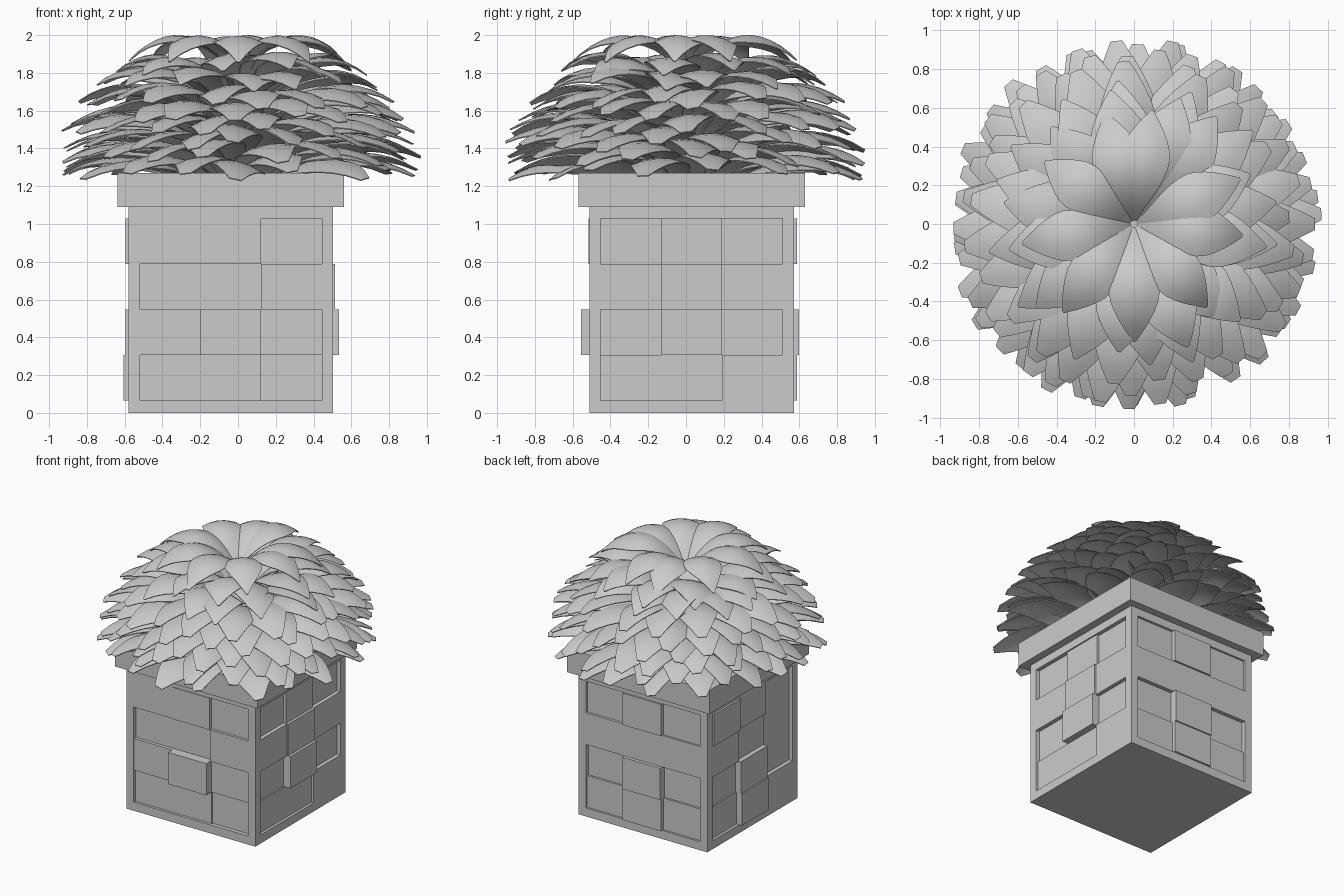
import bpy, bmesh, math, random
from mathutils import Matrix, Vector

random.seed(11)
if "Cube" in bpy.data.objects:
    bpy.data.objects.remove(bpy.data.objects["Cube"])

GREY = (0.6, 0.6, 0.6, 1)
grey = bpy.data.materials.new("plain_grey")
grey.use_nodes = True
grey.diffuse_color = GREY
grey.node_tree.nodes["Principled BSDF"].inputs["Base Color"].default_value = GREY

CENTRE = Vector((-0.038, 0.03, 0))
HALF = 0.542     # half width of the box
FRAME = 0.06     # width of the frame around each panel
RECESS = 0.05    # depth of the core behind the frame
LOW, HIGH, TOP = 0.065, 1.03, 1.09


def add_object(name, bm):
    mesh = bpy.data.meshes.new(name)
    bmesh.ops.recalc_face_normals(bm, faces=bm.faces)
    bm.to_mesh(mesh)
    bm.free()
    mesh.materials.append(grey)
    ob = bpy.data.objects.new(name, mesh)
    bpy.context.collection.objects.link(ob)
    return ob


def add_box(bm, lo, hi, turn=0):
    lo, hi = Vector(lo), Vector(hi)
    m = (Matrix.Translation(CENTRE) @ Matrix.Rotation(turn * math.pi / 2, 4, 'Z')
         @ Matrix.Translation((lo + hi) / 2) @ Matrix.Diagonal((*(hi - lo), 1)))
    bmesh.ops.create_cube(bm, size=1, matrix=m)


def box_object(name, half, z0, z1):
    bm = bmesh.new()
    add_box(bm, (-half, -half, z0), (half, half, z1))
    add_object(name, bm)


# Pot body: base, core, upper band, rim and corner posts
box_object("pot_base", HALF, 0, LOW)
box_object("pot_core", HALF - RECESS, LOW, HIGH)
box_object("pot_upper_band", HALF, HIGH, TOP)
box_object("pot_rim", 0.6, TOP, 1.27)
posts = bmesh.new()
for k in range(4):
    add_box(posts, (-HALF, -HALF, LOW), (FRAME - HALF, FRAME - HALF, HIGH), k)
add_object("corner_posts", posts)

# Stone blocks: depth of each, top row first, in steps of 0.005
panels = {
    "front": [(0, 1, -4), (-6, -6, 0), (-1, 9, -4), (-4, -4, -6)],
    "left": [(-6, -2, -6), (0, 2, 0), (-6, 6, -6), (-4, -4, 0)],
    "back": [(-4, 3, -3), (0, 0, 0), (-6, 5, -6), (-3, 3, -3)],
    "right": [(3, 0, -6), (0, -4, -6), (-6, 3, -6), (-4, 5, 0)],
}
wide = (HALF - FRAME) * 2 / 3
tall = (HIGH - LOW) / 4
for turn, (side, rows) in enumerate(panels.items()):
    bm = bmesh.new()
    for r, row in enumerate(rows):
        for c, step in enumerate(row):
            u = FRAME - HALF + c * wide
            z = HIGH - (r + 1) * tall
            add_box(bm, (u, -HALF - step * 0.005, z),
                    (u + wide, RECESS - HALF, z + tall), turn)
    add_object(side + "_blocks", bm)


# Leaves: arched pointed blades running from the middle outwards
def add_leaf(bm, angle, start, bend, tip, half_width, blunt, roll):
    steps, across = 12, 4
    out = Vector((math.cos(angle), math.sin(angle), 0))
    side = Vector((-out.y, out.x, 0))
    rows = []
    for i in range(steps + 1):
        t = i / steps
        p = start * (1 - t) ** 2 + bend * 2 * t * (1 - t) + tip * t * t
        if t < 0.6:
            w = 0.1 + 0.9 * math.sin(t / 0.6 * math.pi / 2) ** 1.3
        else:
            w = 1 - (1 - blunt) * ((t - 0.6) / 0.4) ** 1.5
        row = []
        for j in range(across + 1):
            s = (j / across * 2 - 1) * w
            v = out * p.x + side * (s * half_width)
            v.z = p.y - 0.035 * s * s + roll * s
            row.append(bm.verts.new(v))
        rows.append(row)
    for a, b in zip(rows, rows[1:]):
        for j in range(across):
            bm.faces.new((a[j], b[j], b[j + 1], a[j + 1]))


# Leaf tiers from the crown down: count, tip radius, tip height
tiers = [(9, 0.60, 1.85), (12, 0.69, 1.785), (14, 0.77, 1.71), (17, 0.84, 1.63),
         (18, 0.89, 1.55), (18, 0.93, 1.475), (18, 0.95, 1.40), (18, 0.96, 1.325),
         (18, 0.965, 1.255)]
for n, (count, radius, height) in enumerate(tiers):
    bm = bmesh.new()
    for k in range(count):
        # neighbouring tiers are staggered by half a leaf
        angle = (k + n / 2 + random.uniform(-0.25, 0.25)) / count * math.tau - 1.55
        lift = random.uniform(-0.02, 0.035)
        rad = radius + random.uniform(-0.04, 0.01)
        roll = random.uniform(-0.035, 0.035)
        if n == 0:
            lift *= 0.5
            roll *= 0.4
            start, bend = Vector((0.02, 1.8)), Vector((0.3, 2.16))
        else:
            start = Vector((0.06, height - 0.17))
            bend = Vector((rad * 0.55, height + 0.25 + lift))
        add_leaf(bm, angle, start, bend, Vector((rad, height + lift)),
                 0.15 if n else 0.13, 0.05 if n < 3 else 0.2, roll)
    ob = add_object("leaf_tier_%d" % (n + 1), bm)
    thick = ob.modifiers.new("thickness", 'SOLIDIFY')
    thick.thickness = 0.006
    thick.offset = 0
    bpy.context.view_layer.objects.active = ob
    ob.select_set(True)
    bpy.ops.object.modifier_apply(modifier=thick.name)
    bpy.ops.object.shade_smooth_by_angle(angle=math.radians(40))
    ob.select_set(False)
